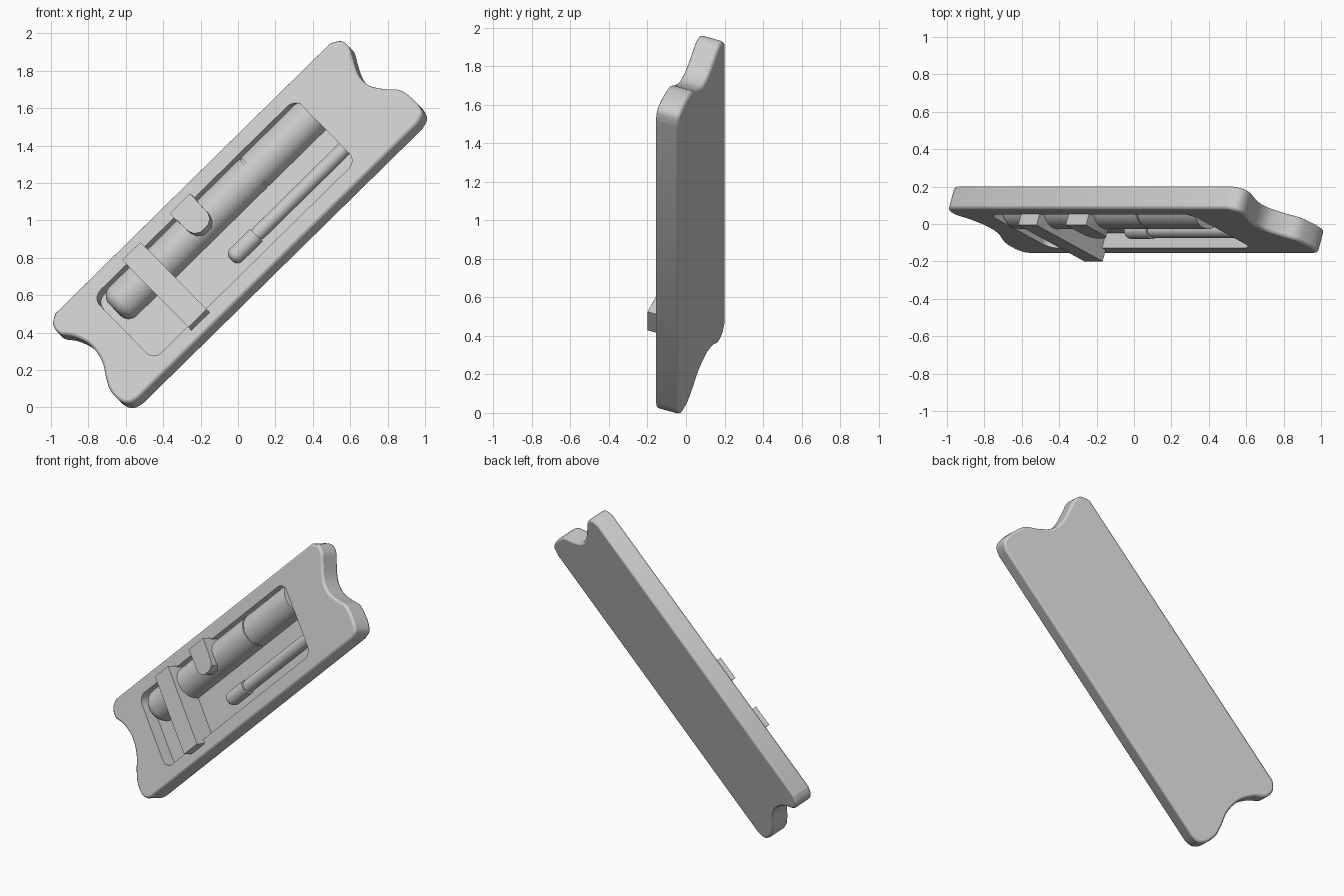
import bpy, bmesh, math
from mathutils import Matrix, Vector

cube = bpy.data.objects.get("Cube")
if cube:
    bpy.data.objects.remove(cube)

grey = bpy.data.materials.new("plain_grey")
grey.use_nodes = True
color = (0.6, 0.6, 0.6, 1)
grey.diffuse_color = color
grey.node_tree.nodes["Principled BSDF"].inputs["Base Color"].default_value = color

# Leaning frame: local x runs along the tray, y across it, z out of its face
c, s = math.cos(math.radians(44.5)), math.sin(math.radians(44.5))
ct, st = math.cos(math.radians(21)), math.sin(math.radians(21))
FRAME = Matrix(((c, -ct * s, -st * s, -0.006),
                (0, st, -ct, 0.022),
                (s, ct * c, st * c, 0.985),
                (0, 0, 0, 1)))
FLOOR, FACE = -0.02, 0.065


def finish(name, bm):
    bmesh.ops.recalc_face_normals(bm, faces=bm.faces)
    mesh = bpy.data.meshes.new(name)
    bm.to_mesh(mesh)
    bm.free()
    mesh.materials.append(grey)
    obj = bpy.data.objects.new(name, mesh)
    obj.matrix_world = FRAME
    bpy.context.collection.objects.link(obj)
    return obj


def prism(name, outline, low, high):
    bm = bmesh.new()
    base = bm.faces.new([bm.verts.new((x, y, low)) for x, y in outline])
    top = bmesh.ops.extrude_face_region(bm, geom=[base])["geom"]
    verts = [v for v in top if isinstance(v, bmesh.types.BMVert)]
    bmesh.ops.translate(bm, verts=verts, vec=(0, 0, high - low))
    return finish(name, bm)


def smooth_path(points, steps=5):
    pts = [Vector(p) for p in points]
    pts = [pts[0]] + pts + [pts[-1]]
    path = []
    for a, b, d, e in zip(pts, pts[1:], pts[2:], pts[3:]):
        for i in range(steps):
            t = i / steps
            path.append(0.5 * (2 * b + (d - a) * t + (2 * a - 5 * b + 4 * d - e) * t ** 2
                               + (3 * b - a - 3 * d + e) * t ** 3))
    return path + [pts[-1]]


def rounded_rect(x0, x1, y0, y1, r, steps=8):
    corners = ((x1 - r, y1 - r), (x0 + r, y1 - r), (x0 + r, y0 + r), (x1 - r, y0 + r))
    return [(x + r * math.cos(a), y + r * math.sin(a))
            for k, (x, y) in enumerate(corners)
            for a in [(k + i / steps) * math.pi / 2 for i in range(steps + 1)]]


def half_rod(name, profile, y, z, dip=0.2, steps=32):
    # Lathed around the long axis; the open underside is sunk in the pocket floor
    bm = bmesh.new()
    rows = []
    for x, r in profile:
        angles = [-dip + (math.pi + 2 * dip) * i / steps for i in range(steps + 1)]
        rows.append([bm.verts.new((x, y + r * math.cos(a), z + r * math.sin(a))) for a in angles])
    for p, q in zip(rows, rows[1:]):
        for i in range(steps):
            bm.faces.new((p[i], p[i + 1], q[i + 1], q[i]))
    bm.faces.new(rows[0])
    bm.faces.new(rows[-1])
    return finish(name, bm)


def round_end(x, r, fillet, steps=8):
    return [(x + fillet * (1 - math.sin(a)), r - fillet * (1 - math.cos(a)))
            for a in [math.pi / 2 * (1 - i / steps) for i in range(steps + 1)]]


# Tray with a shallow scoop at each end
upper_end = smooth_path([(1.06, -.34), (1.115, -.32), (1.135, -.27), (1.135, -.2), (1.12, -.13),
                         (1.07, -.07), (1.025, 0), (1.015, .06), (1.027, .12), (1.06, .19),
                         (1.088, .25), (1.08, .305), (1.03, .34)])
lower_end = smooth_path([(-1.03, .34), (-1.08, .305), (-1.09, .24), (-1.045, .17), (-1.015, .07),
                         (-1.03, -.04), (-1.08, -.13), (-1.11, -.2), (-1.11, -.28),
                         (-1.08, -.325), (-1.03, -.34)])
tray = prism("tray", upper_end + lower_end, -FACE, FACE)
bevel = tray.modifiers.new("rim", "BEVEL")
bevel.width = 0.014
bevel.segments = 2
bevel.limit_method = "ANGLE"
bevel.angle_limit = math.radians(50)

# Recessed pocket
cutter = prism("pocket_cutter", rounded_rect(-.83, .69, -.25, .25, .06), FLOOR, 0.2)
cutter.hide_render = True
cutter.hide_viewport = True
cut = tray.modifiers.new("pocket", "BOOLEAN")
cut.operation = "DIFFERENCE"
cut.object = cutter
cut.solver = "EXACT"

# Thick rod with a fine groove, and thin rod with a wider tip
R, g = 0.108, 0.255
thick = half_rod("thick_rod", round_end(-.79, R, .065)
                 + [(g - .006, R), (g - .006, R - .006), (g + .006, R - .006), (g + .006, R), (.69, R)],
                 .14, -.01)
thin = half_rod("thin_rod", round_end(-.16, .047, .04)
                + [(.03, .047), (.03, .036), (.04, .036), (.04, .04), (.69, .04)], -.13, .01, dip=.9)

# Retaining strap and clip
prism("strap", [(-.575, -.28), (-.438, -.28), (-.438, .26), (-.575, .26)], FLOOR - .01, .13)
clip = prism("clip", [(-.22, .26), (-.215, .11), (-.2, .078), (-.17, .06), (-.115, .06),
                      (-.085, .078), (-.072, .11), (-.067, .26)], FLOOR - .01, .13)

for obj in (tray, thick, thin, clip):
    bpy.ops.object.select_all(action="DESELECT")
    obj.select_set(True)
    bpy.context.view_layer.objects.active = obj
    bpy.ops.object.shade_smooth_by_angle(angle=math.radians(35))
